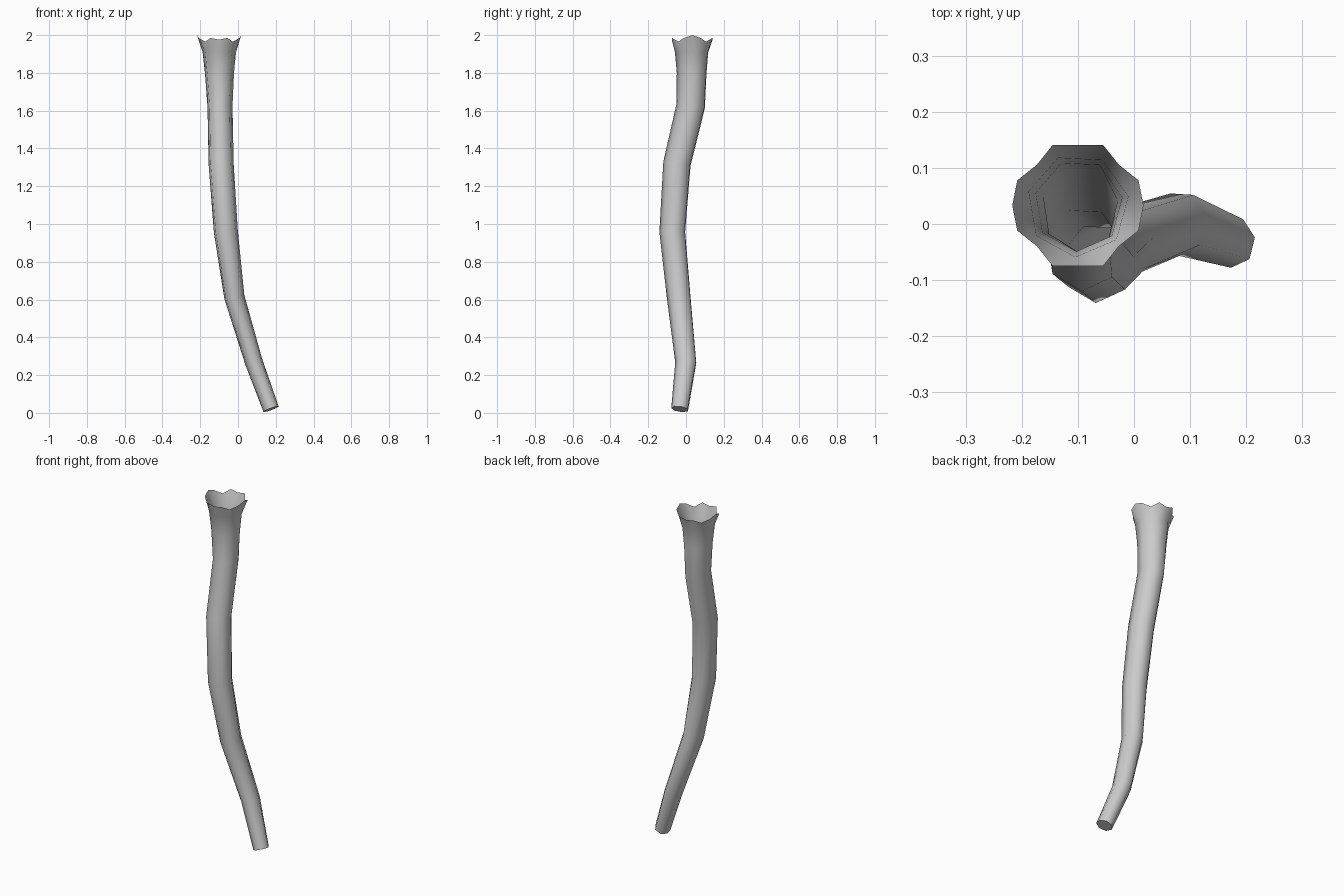
import bpy, bmesh, math
from mathutils import Vector

if "Cube" in bpy.data.objects:
    bpy.data.objects.remove(bpy.data.objects["Cube"])

SIDES = 7
# tube path: x, y, z, radius in x, radius in y
stations = [
    (0.175, -0.032, 0.020, 0.041, 0.046),
    (0.083, 0.001, 0.270, 0.046, 0.058),
    (-0.020, -0.036, 0.612, 0.054, 0.065),
    (-0.065, -0.070, 0.960, 0.065, 0.071),
    (-0.090, -0.045, 1.320, 0.068, 0.075),
    (-0.096, 0.028, 1.625, 0.068, 0.078),
    (-0.099, 0.033, 1.800, 0.079, 0.082),
    (-0.100, 0.033, 1.910, 0.091, 0.092),
]

bm = bmesh.new()


def slope(i):
    """Horizontal drift of the path per unit of height."""
    a = Vector(stations[max(i - 1, 0)][:3])
    b = Vector(stations[min(i + 1, len(stations) - 1)][:3])
    d = b - a
    return d.x / d.z, d.y / d.z


# tilted cross-sections of the bent tube
rings = []
for i, (x, y, z, rx, ry) in enumerate(stations):
    sx, sy = slope(i) if i < 6 else (0, 0)
    ring = []
    for k in range(SIDES):
        a = math.radians(10) + math.tau * k / SIDES
        dx, dy = rx * math.cos(a), ry * math.sin(a)
        ring.append(bm.verts.new((x + dx, y + dy, z - sx * dx - sy * dy)))
    rings.append(ring)
for lo, hi in zip(rings, rings[1:]):
    for k in range(SIDES):
        n = (k + 1) % SIDES
        bm.faces.new((lo[k], lo[n], hi[n], hi[k]))

# flat closed foot
bm.faces.new(list(reversed(rings[0])))

# jagged flared rim, repeating every quarter turn
quarter = [(0.117, 1.985), (0.103, 1.965), (0.117, 1.985)]
rim = []
for k in range(16):
    a = math.tau * k / 16
    if k % 4:
        r, z = quarter[k % 4 - 1]
    else:
        r, z = (0.117, 2.0) if k in (0, 8) else (0.108, 1.976)
    rim.append(bm.verts.new((-0.1 + r * math.cos(a), 0.033 + r * math.sin(a), z)))
rim_edges = [bm.edges.new((rim[k], rim[(k + 1) % 16])) for k in range(16)]

# join rim to the tube by walking both loops by angle
i = j = 0
top = rings[-1]
while i < SIDES or j < 16:
    ta = 10 / 360 + (i + 0.5) / SIDES
    tb = (j + 0.5) / 16
    if j >= 16 or (i < SIDES and ta < tb):
        bm.faces.new((top[i % SIDES], top[(i + 1) % SIDES], rim[j % 16]))
        i += 1
    else:
        bm.faces.new((top[i % SIDES], rim[(j + 1) % 16], rim[j % 16]))
        j += 1

bmesh.ops.recalc_face_normals(bm, faces=bm.faces)
mesh = bpy.data.meshes.new("hollow_stem")
bm.to_mesh(mesh)
bm.free()
stem = bpy.data.objects.new("hollow_stem", mesh)
bpy.context.collection.objects.link(stem)
bpy.context.view_layer.objects.active = stem
stem.select_set(True)
bpy.ops.object.shade_smooth_by_angle(angle=math.radians(60))
